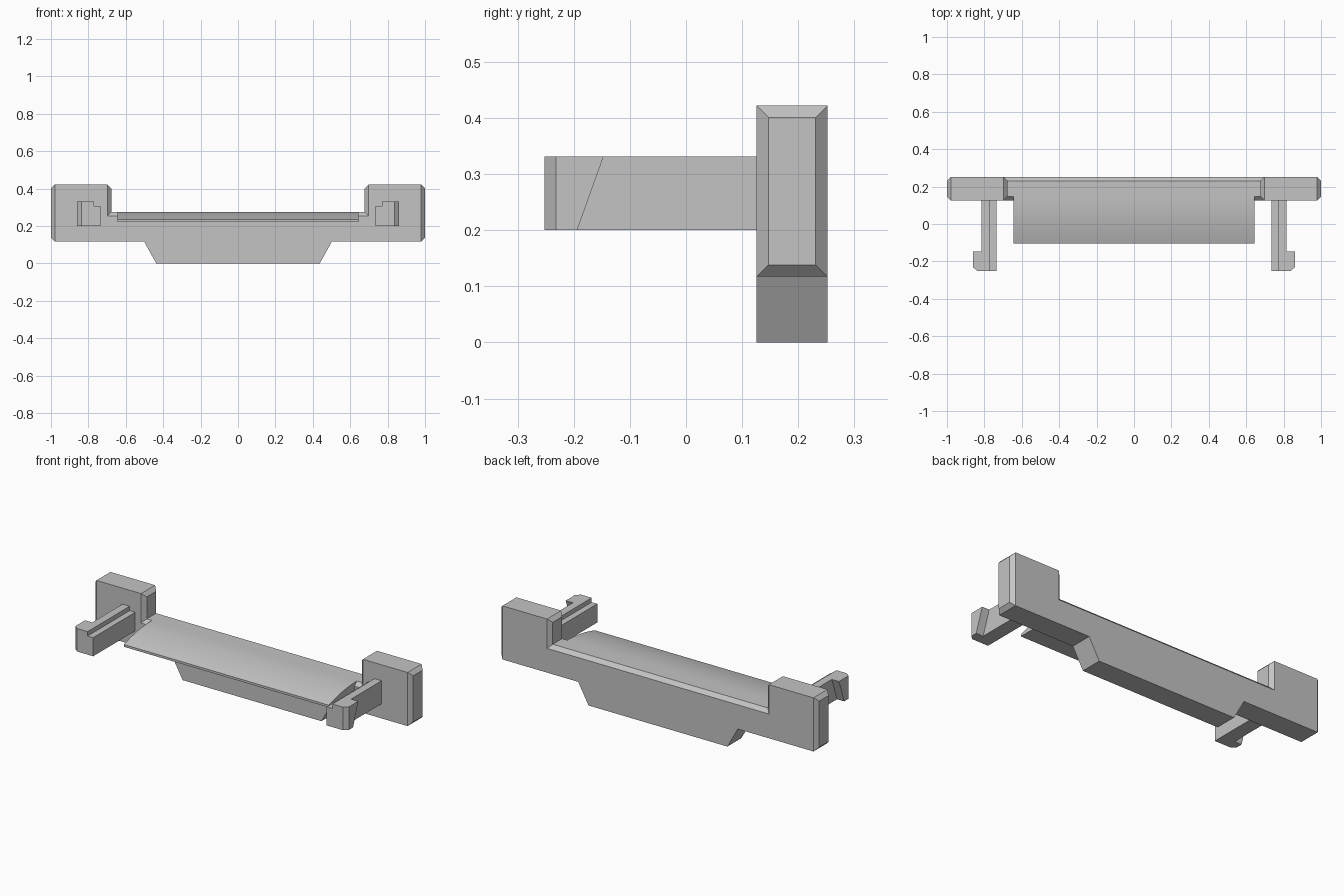
import bpy, bmesh, math

cube = bpy.data.objects.get("Cube")
if cube:
    bpy.data.objects.remove(cube, do_unlink=True)

grey = bpy.data.materials.new("plain_grey")
grey.use_nodes = True
colour = (0.55, 0.55, 0.55, 1)
grey.diffuse_color = colour
grey.node_tree.nodes["Principled BSDF"].inputs["Base Color"].default_value = colour


def loft(name, start, end, edit=None):
    """Solid between two matching outlines of 3D points."""
    bm = bmesh.new()
    a = [bm.verts.new(p) for p in start]
    b = [bm.verts.new(p) for p in end]
    bm.faces.new(a)
    bm.faces.new(b)
    for i in range(len(a)):
        j = (i + 1) % len(a)
        bm.faces.new((a[i], a[j], b[j], b[i]))
    bmesh.ops.recalc_face_normals(bm, faces=bm.faces)
    if edit:
        edit(bm)
    mesh = bpy.data.meshes.new(name)
    bm.to_mesh(mesh)
    bm.free()
    mesh.materials.append(grey)
    obj = bpy.data.objects.new(name, mesh)
    bpy.context.collection.objects.link(obj)
    return obj


def along_y(profile, y):
    return [(x, y, z) for x, z in profile]


def mirror_x(obj):
    obj.modifiers.new("mirror", "MIRROR").use_mirror_merge = False


FRONT, BACK = 0.126, 0.252
END, WALL, FLOOR, TOP = 1.0, 0.677, 0.276, 0.422


# Rear plate with raised ends, top notch and lower tongue
def chamfer(bm):
    def wall(f):
        return abs(f.normal.x) > 0.99

    def floor(f):
        c = f.calc_center_median()
        return f.normal.z > 0.99 and abs(c.x) < 0.1

    edges = []
    for e in bm.edges:
        cut = [f for f in e.link_faces if wall(f) or floor(f)]
        if len(cut) == 1:
            edges.append(e)
    bmesh.ops.bevel(bm, geom=edges, offset=0.021, segments=1,
                    affect="EDGES", profile=0.5)


half = [(0.437, 0), (0.502, 0.117), (END, 0.117), (END, TOP),
        (WALL, TOP), (WALL, FLOOR)]
outline = half + [(-x, z) for x, z in reversed(half)]
loft("rear_plate", along_y(outline, FRONT), along_y(outline, BACK), chamfer)

# Arched shelf running forward from the notch
lip, crest, tip, base = 0.231, 0.147, -0.105, 0.222
steps = 20
arch = [(lip, base), (lip, FLOOR)]
for i in range(steps + 1):
    t = i / steps
    arch.append((crest + (tip - crest) * t, FLOOR - 0.041 * t * t))
arch.append((tip, base))
shelf = loft("arched_shelf", [(-0.645, y, z) for y, z in arch],
             [(0.645, y, z) for y, z in arch])
bpy.ops.object.select_all(action="DESELECT")
shelf.select_set(True)
bpy.context.view_layer.objects.active = shelf
bpy.ops.object.shade_smooth_by_angle(angle=math.radians(30))

# Stepped clip arms
LOW, HIGH, NOSE = 0.2, 0.331, -0.252
section = [(0.735, LOW), (0.815, LOW), (0.815, HIGH), (0.77, HIGH),
           (0.77, 0.306), (0.735, 0.306)]
mirror_x(loft("clip_arm", along_y(section, NOSE), along_y(section, FRONT)))


# Clip hooks with a slanted catch and chamfered nose
def hook_outline(z, catch_y):
    return [(0.815, NOSE, z), (0.836, NOSE, z), (0.86, -0.232, z),
            (0.86, catch_y, z), (0.815, catch_y, z)]


mirror_x(loft("clip_hook", hook_outline(LOW, -0.194), hook_outline(HIGH, -0.147)))
